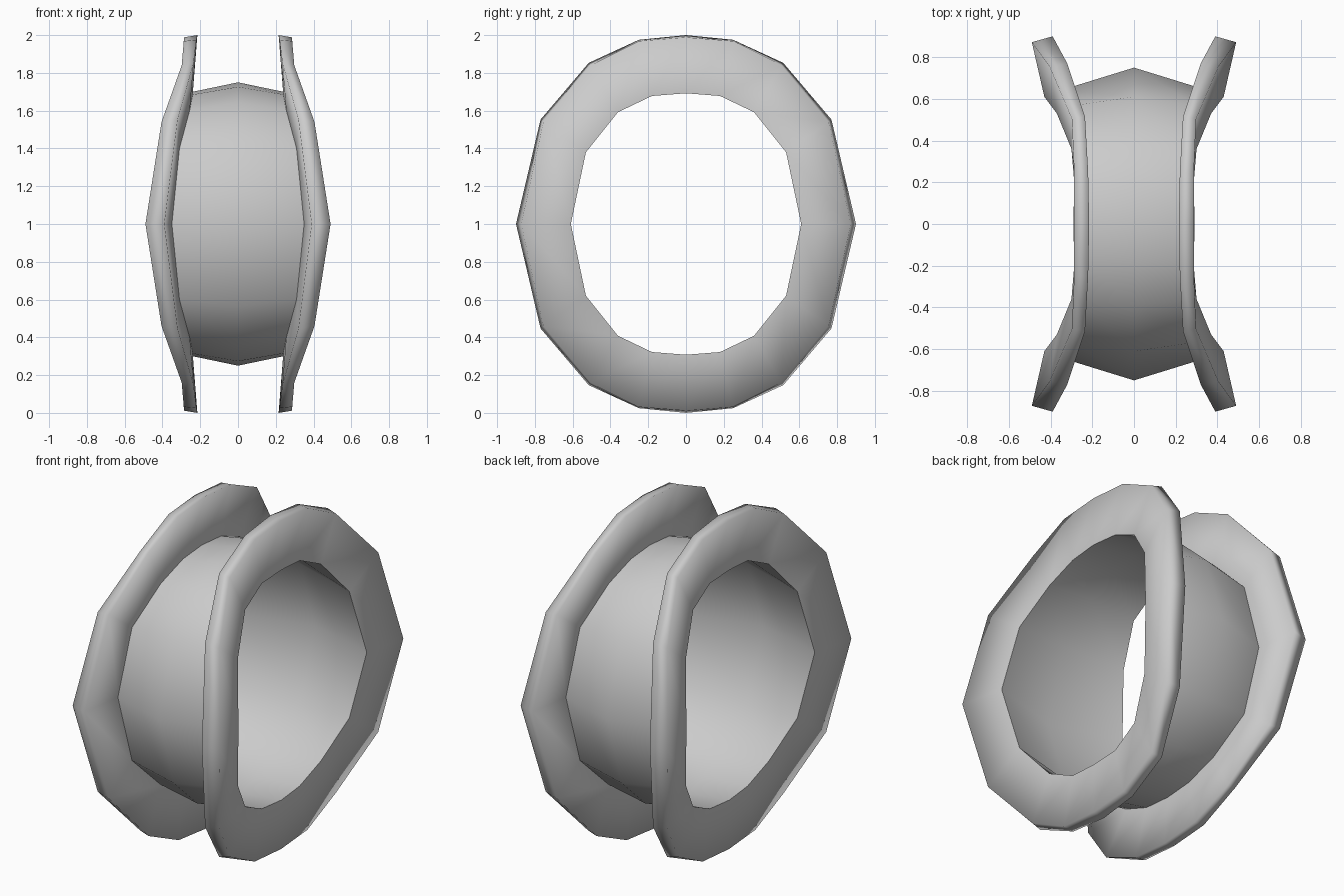
import bpy, bmesh, math

if "Cube" in bpy.data.objects:
    bpy.data.objects.remove(bpy.data.objects["Cube"])

# Quarter-turn stations (top -> side); each point is (x, y, height above centre)
hole_edge = [(.29, 0, .692), (.285, .18, .678), (.30, .36, .592), (.37, .53, .38), (.43, .61, 0)]
rim_outer = [(.287, 0, .988), (.287, .25, .968), (.298, .505, .84), (.405, .755, .54), (.49, .872, 0)]
rim_inner = [(.215, 0, 1.0), (.22, .25, .975), (.235, .515, .853), (.32, .77, .553), (.39, .90, 0)]
junction = [(.24, 0, .70), (.24, .18, .685), (.255, .37, .605), (.31, .565, .40), (.35, .642, 0)]
angles = [math.radians(a) for a in (0, 14.5, 31, 54.5, 90)]


def circle(r):
    return [(0, r * math.sin(a), r * math.cos(a)) for a in angles]


def full_ring(q, side):
    """Expand a quarter to a closed 16-point ring on the given x side."""
    pts = list(q)
    pts += [(x, y, -z) for x, y, z in reversed(q[:-1])]
    pts += [(x, -y, z) for x, y, z in reversed(pts[1:-1])]
    return [(side * x, y, z + 1) for x, y, z in pts]


# Closed cross-section loop: right flange, barrel, left flange, bore
rings = [full_ring(q, 1) for q in (hole_edge, rim_outer, rim_inner, junction)]
rings.append(full_ring(circle(.75), 1))
rings += [full_ring(q, -1) for q in (junction, rim_inner, rim_outer, hole_edge)]
rings.append(full_ring(circle(.73), 1))

bm = bmesh.new()
verts = [[bm.verts.new(p) for p in ring] for ring in rings]
n, m = len(verts), len(verts[0])
for i in range(n):
    a, b = verts[i], verts[(i + 1) % n]
    for j in range(m):
        k = (j + 1) % m
        bm.faces.new((a[j], a[k], b[k], b[j]))
bmesh.ops.recalc_face_normals(bm, faces=bm.faces)
for f in bm.faces:
    f.smooth = True

# Crisp edges around the bore openings and where the barrel meets the flanges
for i in (0, 3, 5, 8):
    for j in range(m):
        bm.edges.get((verts[i][j], verts[i][(j + 1) % m])).smooth = False

mesh = bpy.data.meshes.new("flanged_ring")
bm.to_mesh(mesh)
bm.free()
obj = bpy.data.objects.new("flanged_ring", mesh)
bpy.context.collection.objects.link(obj)
